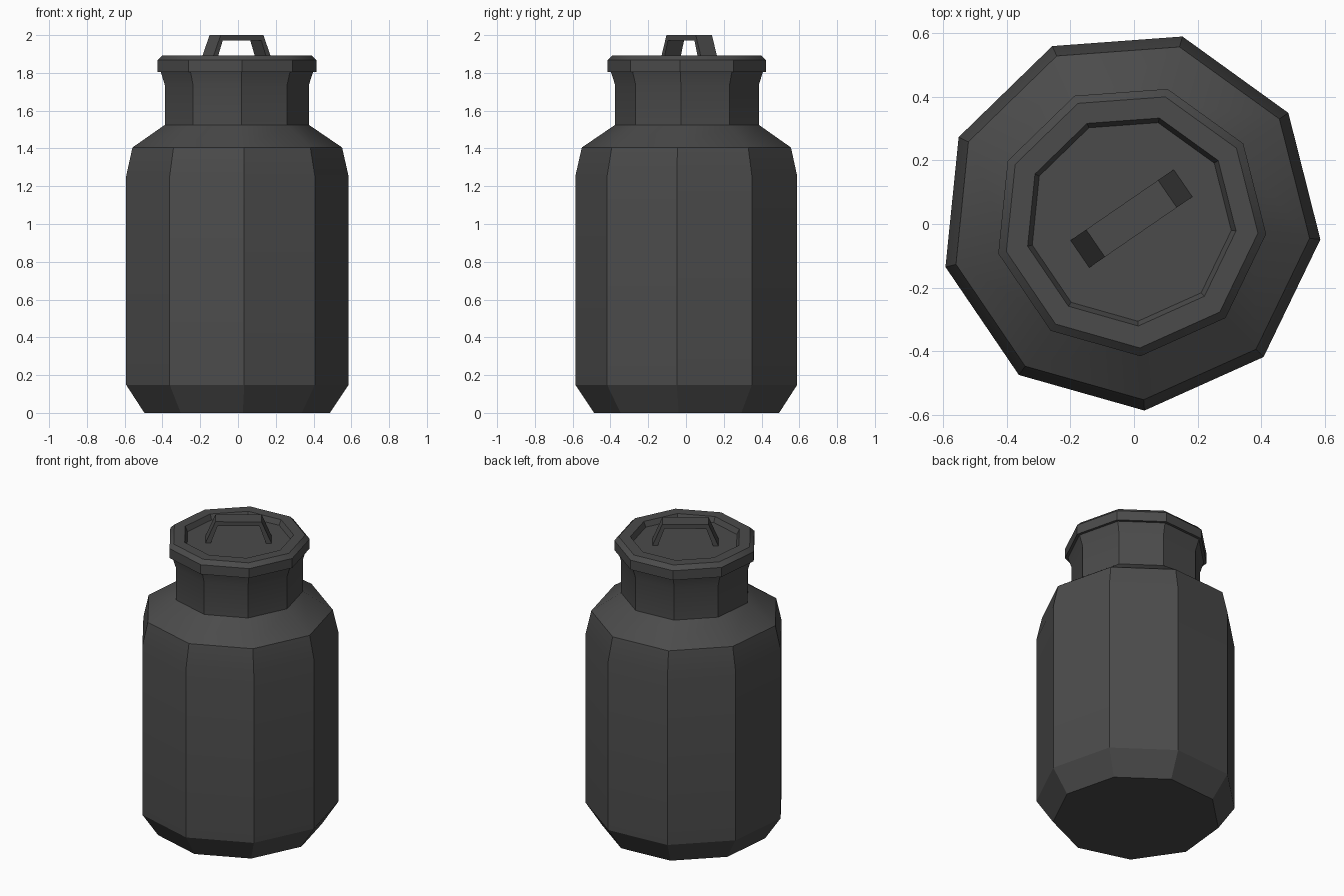
import bpy, bmesh, math

cube = bpy.data.objects.get("Cube")
if cube:
    bpy.data.objects.remove(cube)

SIDES = 9
PHASE = math.radians(-5.8)
CENTRE = (-0.011, 0.012, 0)

mat = bpy.data.materials.new("dark_grey_metal")
mat.use_nodes = True
mat.diffuse_color = (0.07, 0.07, 0.07, 1)
mat.node_tree.nodes["Principled BSDF"].inputs["Base Color"].default_value = mat.diffuse_color


def finish(name, bm, location, turn):
    """Turn a bmesh into a placed, shaded object."""
    bmesh.ops.recalc_face_normals(bm, faces=bm.faces)
    mesh = bpy.data.meshes.new(name)
    bm.to_mesh(mesh)
    bm.free()
    mesh.materials.append(mat)
    ob = bpy.data.objects.new(name, mesh)
    bpy.context.collection.objects.link(ob)
    ob.location = location
    ob.rotation_euler.z = turn
    bpy.ops.object.select_all(action='DESELECT')
    ob.select_set(True)
    bpy.context.view_layer.objects.active = ob
    bpy.ops.object.shade_smooth_by_angle(angle=math.radians(30))
    return ob


def lathe(name, profile):
    """Nine-sided solid from (radius, height) points, capped at both ends."""
    bm = bmesh.new()
    step = math.tau / SIDES
    rings = [[bm.verts.new((r * math.cos(i * step), r * math.sin(i * step), z))
              for i in range(SIDES)] for r, z in profile]
    for low, high in zip(rings, rings[1:]):
        for i in range(SIDES):
            j = (i + 1) % SIDES
            bm.faces.new((low[i], low[j], high[j], high[i]))
    bm.faces.new(rings[0])
    bm.faces.new(rings[-1])
    return finish(name, bm, CENTRE, PHASE)


# Can body with shoulder and flared neck
lathe("can_body", [(0.5, 0), (0.599, 0.148), (0.599, 1.255), (0.565, 1.405),
                   (0.388, 1.525), (0.388, 1.735), (0.412, 1.81)])

# Lid with bevelled rim and sunken centre
lathe("lid", [(0.428, 1.805), (0.428, 1.867), (0.402, 1.893),
              (0.333, 1.893), (0.318, 1.86)])

# Lid handle: a trapezoid arch, extruded across its width
half_arch = [(0.197, 1.858), (0.137, 2.0), (0.124, 1.972), (0.165, 1.858)]
outer, top, inner, foot = half_arch
mirror = lambda p: (-p[0], p[1])
outline = [outer, top, mirror(top), mirror(outer),
           mirror(foot), mirror(inner), inner, foot]
bm = bmesh.new()
front = [bm.verts.new((x, -0.052, z)) for x, z in outline]
back = [bm.verts.new((x, 0.052, z)) for x, z in outline]
n = len(outline)
for i in range(n):
    j = (i + 1) % n
    bm.faces.new((front[i], front[j], back[j], back[i]))
# Side faces: right leg, top bar, left leg
for a, b, c, d in ((0, 1, 6, 7), (1, 2, 5, 6), (2, 3, 4, 5)):
    for side in (front, back):
        bm.faces.new((side[a], side[b], side[c], side[d]))
finish("lid_handle", bm, (-0.008, 0.017, 0), math.radians(34.5))
